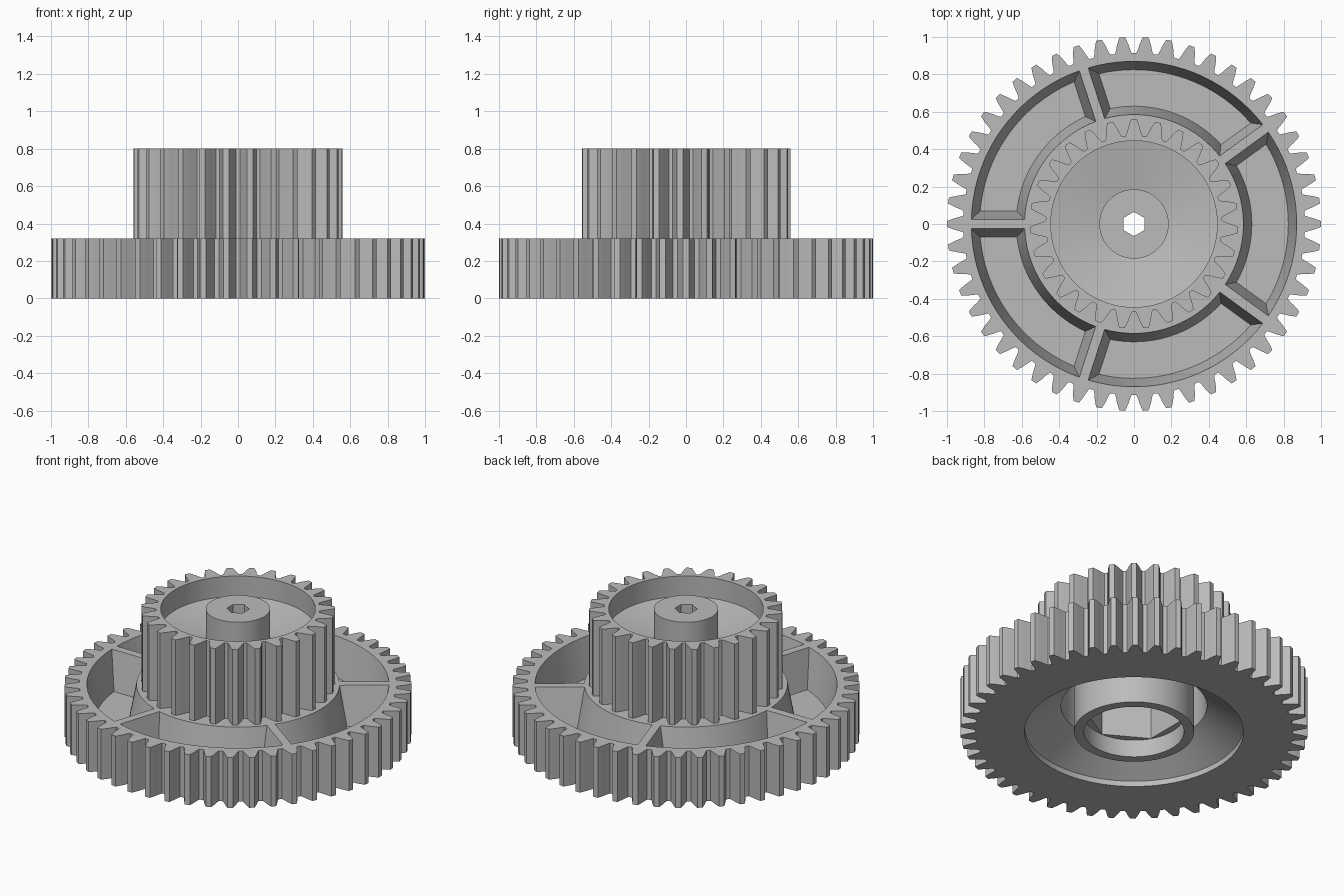
import bpy
import bmesh
from math import sin, cos, pi, asin, radians

old = bpy.data.objects.get("Cube")
if old:
    bpy.data.objects.remove(old, do_unlink=True)

MODULE = 2 / 52
RIM_TOP, HUB_TOP = 0.32, 0.8

grey = bpy.data.materials.new("grey plastic")
grey.use_nodes = True
grey.diffuse_color = (0.5, 0.5, 0.5, 1)
grey.node_tree.nodes["Principled BSDF"].inputs["Base Color"].default_value = (0.5, 0.5, 0.5, 1)


def polar(r, a):
    return r * cos(a), r * sin(a)


def circle(r, n=96, start=0.0):
    return [polar(r, start + 2 * pi * i / n) for i in range(n)]


def make_object(name, bm):
    bmesh.ops.recalc_face_normals(bm, faces=bm.faces)
    mesh = bpy.data.meshes.new(name)
    bm.to_mesh(mesh)
    bm.free()
    obj = bpy.data.objects.new(name, mesh)
    bpy.context.collection.objects.link(obj)
    mesh.materials.append(grey)
    return obj


def loft(name, low, high, z0, z1):
    """Closed solid between two matching outlines."""
    bm = bmesh.new()
    a = [bm.verts.new((x, y, z0)) for x, y in low]
    b = [bm.verts.new((x, y, z1)) for x, y in high]
    for i in range(len(a)):
        j = (i + 1) % len(a)
        bm.faces.new((a[i], a[j], b[j], b[i]))
    bm.faces.new(a[::-1])
    bm.faces.new(b)
    return make_object(name, bm)


def prism(name, outline, z0, z1):
    return loft(name, outline, outline, z0, z1)


def ring(name, profile, n=96):
    """Closed (r, z) profile turned around the z axis."""
    bm = bmesh.new()
    loops = [[bm.verts.new((*polar(r, 2 * pi * k / n), z)) for r, z in profile] for k in range(n)]
    for k in range(n):
        p, q = loops[k], loops[(k + 1) % n]
        for i in range(len(profile)):
            j = (i + 1) % len(profile)
            bm.faces.new((p[i], p[j], q[j], q[i]))
    return make_object(name, bm)


def gear_outline(teeth, phase):
    """Tooth flank: radius offset from pitch and half width, in modules."""
    flank = [(-1.25, 1.18), (-0.8, 1.0), (0, 0.78), (0.55, 0.58), (1, 0.4)]
    pitch = teeth * MODULE / 2
    side = [(pitch + d * MODULE, w * MODULE) for d, w in flank]
    points = []
    for k in range(teeth):
        mid = phase + 2 * pi * k / teeth
        points += [polar(r, mid - w / r) for r, w in side]
        points += [polar(r, mid + w / r) for r, w in reversed(side)]
    return points


def pocket_outline(z, start, end, steps=20):
    """Sector between two spokes, with drafted walls."""
    t = (z - 0.08) / (RIM_TOP - 0.08)
    inner, outer, half = 0.63 - 0.045 * t, 0.825 + 0.045 * t, 0.07 - 0.045 * t
    points = []
    for r, flip in ((outer, False), (inner, True)):
        gap = asin(half / r)
        arc = [polar(r, start + gap + (end - start - 2 * gap) * i / steps) for i in range(steps + 1)]
        points += arc[::-1] if flip else arc
    return points


def combine(target, tool, operation):
    mod = target.modifiers.new(operation, "BOOLEAN")
    mod.operation, mod.object, mod.solver = operation, tool, "EXACT"
    bpy.context.view_layer.update()
    graph = bpy.context.evaluated_depsgraph_get()
    mesh = bpy.data.meshes.new_from_object(target.evaluated_get(graph))
    target.modifiers.clear()
    target.data = mesh
    bpy.data.objects.remove(tool, do_unlink=True)


# Two stacked gears
gear = prism("double_gear", gear_outline(50, 0), 0, RIM_TOP)
combine(gear, prism("small_gear", gear_outline(27, pi / 2), 0.2, HUB_TOP), "UNION")

# Five drafted pockets leaving spokes
for k in range(5):
    start = radians(36 + 72 * k)
    end = start + radians(72)
    top = RIM_TOP + 0.02
    combine(gear, loft("pocket", pocket_outline(0.08, start, end),
                       pocket_outline(top, start, end), 0.08, top), "DIFFERENCE")

# Top recess around the hub, with a dished floor
combine(gear, ring("top_recess", [(0.185, 0.62), (0.445, 0.67), (0.445, 0.9), (0.185, 0.9)]),
        "DIFFERENCE")

# Bottom recess around the lower sleeve
combine(gear, ring("bottom_recess", [(0.345, -0.1), (0.63, -0.1), (0.63, 0.035), (0.42, 0.17),
                                     (0.42, 0.56), (0.345, 0.56)]), "DIFFERENCE")

# Round counterbore, hexagonal socket and hexagonal shaft hole
combine(gear, prism("counterbore", circle(0.288), -0.1, 0.11), "DIFFERENCE")
combine(gear, prism("socket", circle(0.285, 6, pi / 2), 0.05, 0.54), "DIFFERENCE")
combine(gear, prism("shaft_hole", circle(0.065, 6, pi / 2), 0.4, 1), "DIFFERENCE")

# Smooth round walls, sharp edges
bpy.ops.object.select_all(action="DESELECT")
gear.select_set(True)
bpy.context.view_layer.objects.active = gear
bpy.ops.object.shade_smooth_by_angle(angle=radians(25))
